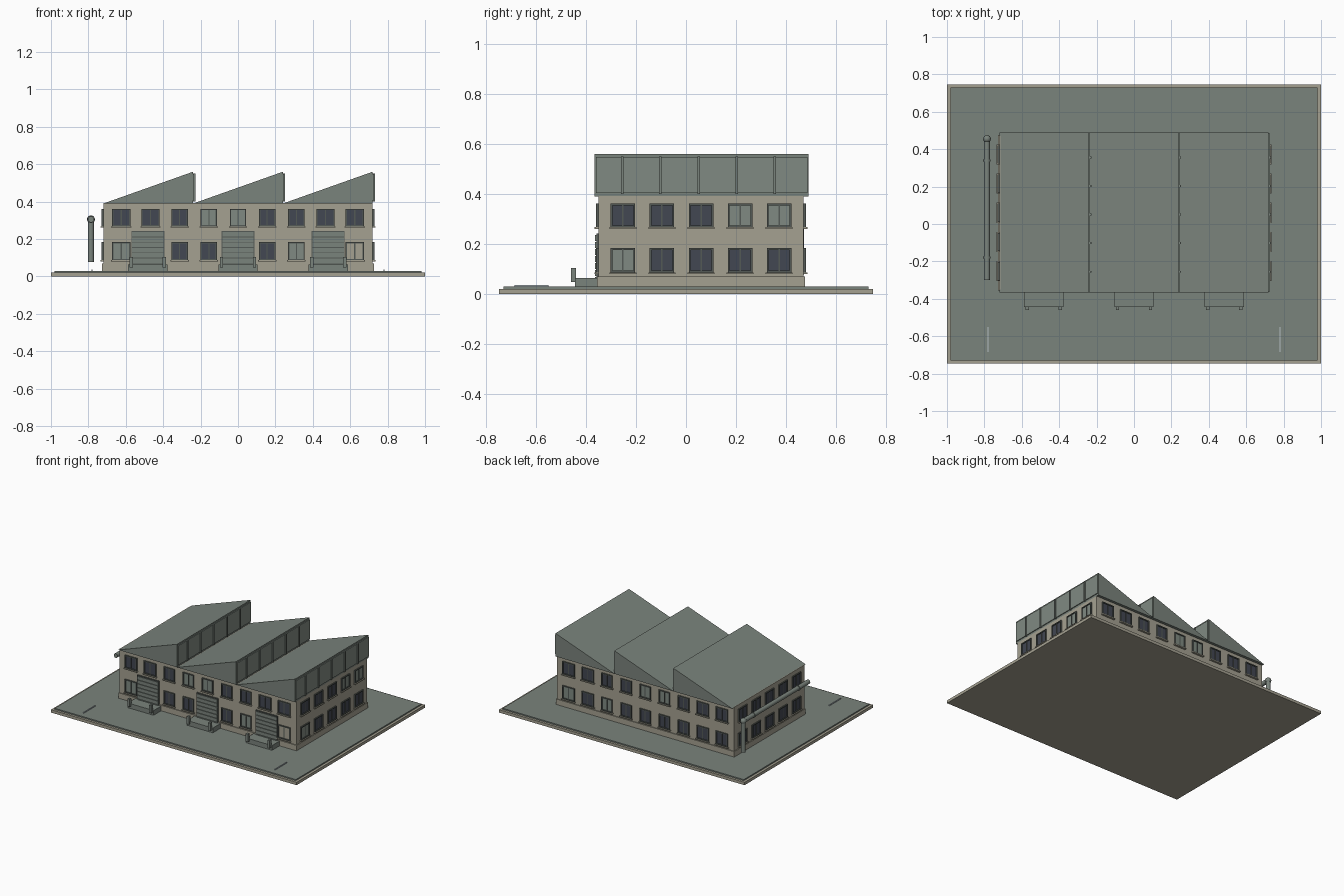
import bpy, bmesh, math
from mathutils import Vector

if "Cube" in bpy.data.objects:
    bpy.data.objects.remove(bpy.data.objects["Cube"])


def mat(name, r, g, b):
    m = bpy.data.materials.new(name)
    lin = [((c / 255 + 0.055) / 1.055) ** 2.4 for c in (r, g, b)]
    m.diffuse_color = (*lin, 1)
    m.use_nodes = True
    m.node_tree.nodes["Principled BSDF"].inputs["Base Color"].default_value = m.diffuse_color
    return m


WALL = mat("warm_concrete", 165, 161, 145)
STEEL = mat("grey_green_metal", 122, 131, 124)
FRAME = mat("dark_frame", 84, 90, 86)
DARK = mat("dark_glass", 66, 71, 82)
PALE = mat("pale_glass", 128, 138, 130)
LINE = mat("paint_line", 185, 195, 200)


def obj_from(bm, name, m):
    bmesh.ops.recalc_face_normals(bm, faces=bm.faces)
    me = bpy.data.meshes.new(name)
    bm.to_mesh(me)
    bm.free()
    me.materials.append(m)
    o = bpy.data.objects.new(name, me)
    bpy.context.collection.objects.link(o)
    return o


def add_box(bm, a, b):
    vs = bmesh.ops.create_cube(bm, size=1)["verts"]
    for v in vs:
        v.co = Vector([(a[i] + b[i]) / 2 + v.co[i] * abs(b[i] - a[i]) for i in range(3)])


def boxes(name, m, lst):
    bm = bmesh.new()
    for a, b in lst:
        add_box(bm, a, b)
    return obj_from(bm, name, m)


# ground slab and yard surface
boxes("base_slab", WALL, [((-1, -.747, 0), (1, .747, .021))])
boxes("yard_surface", STEEL, [((-.982, -.73, .02), (.982, .73, .03))])
boxes("bay_lines", LINE, [((s * .78 - .003, -.685, .03), (s * .78 + .003, -.55, .037)) for s in (-1, 1)])

# main block and plinth
X, Y0, Y1 = .72, -.35, .47
boxes("walls", WALL, [((-X, Y0, .03), (X, Y1, .392))])
boxes("plinth", WALL, [((-X - .006, Y0 - .006, .03), (X + .006, Y1 + .006, .07))])

# sawtooth roof with glazed upright faces
for i in range(3):
    x0 = -.72 + .48 * i
    x1 = x0 + .48
    bm = bmesh.new()
    prof = [(x0, .39), (x1, .39), (x1, .56)]
    f = bm.faces.new([bm.verts.new((x, -.365, z)) for x, z in prof])
    ext = bmesh.ops.extrude_face_region(bm, geom=[f])["geom"]
    bmesh.ops.translate(bm, vec=(0, .855, 0), verts=[v for v in ext if isinstance(v, bmesh.types.BMVert)])
    obj_from(bm, "roof_tooth", STEEL)
    boxes("roof_glazing", PALE, [((x1 - .005, -.36, .405), (x1 + .006, .485, .548))])
    boxes("roof_mullions", STEEL, [((x1, y - .005, .4), (x1 + .012, y + .005, .55))
                                   for y in (-.255, -.102, .05, .203, .355)])

# wall frames: origin, direction along wall, outward normal
SIDES = {
    "front": (Vector((0, Y0, 0)), Vector((1, 0, 0)), Vector((0, -1, 0))),
    "back": (Vector((0, Y1, 0)), Vector((-1, 0, 0)), Vector((0, 1, 0))),
    "right": (Vector((X, .06, 0)), Vector((0, 1, 0)), Vector((1, 0, 0))),
    "left": (Vector((-X, .06, 0)), Vector((0, -1, 0)), Vector((-1, 0, 0))),
}


def wall_boxes(name, m, side, lst):
    # each entry: u0, u1, z0, z1, d0, d1 (depth out of the wall)
    o, u, n = SIDES[side]
    out = []
    for u0, u1, z0, z1, d0, d1 in lst:
        out.append((o + u * u0 + n * d0 + Vector((0, 0, z0)), o + u * u1 + n * d1 + Vector((0, 0, z1))))
    return boxes(name, m, out)


def window(side, c, z0, z1, w, glass):
    h, t = w / 2, .007
    wall_boxes("window_glass", glass, side, [(c - h + t, c + h - t, z0 + t, z1 - t, -.005, .003)])
    wall_boxes("window_frame", FRAME, side, [
        (c - h, c - h + t, z0, z1, -.004, .009), (c + h - t, c + h, z0, z1, -.004, .009),
        (c - h + t, c + h - t, z0, z0 + t, -.004, .009), (c - h + t, c + h - t, z1 - t, z1, -.004, .009),
        (c - .003, c + .003, z0 + t, z1 - t, -.004, .006)])
    wall_boxes("window_sill", WALL, side, [(c - h - .005, c + h + .005, z0 - .007, z0, -.004, .015)])


ROWS = {"low": (.087, .184), "high": (.268, .362)}
SPECIAL = {("front", "high", -1): PALE, ("front", "high", 0): PALE, ("front", "low", -4): PALE,
           ("front", "low", 2): PALE, ("front", "low", 4): WALL,
           ("right", "high", 1): PALE, ("right", "high", 2): PALE, ("right", "low", -2): PALE,
           ("back", "high", 0): PALE, ("back", "high", 1): PALE,
           ("back", "low", -4): PALE, ("back", "low", -2): PALE}
for side in SIDES:
    n = 4 if side in ("front", "back") else 2
    for row, (z0, z1) in ROWS.items():
        for k in range(-n, n + 1):
            if side == "front" and row == "low" and k in (-3, 0, 3):
                continue
            w = .098 if n == 2 or abs(k) > 2 else .088
            window(side, k * .156, z0, z1, w, SPECIAL.get((side, row, k), DARK))

# loading doors with slats, docks and bumper posts
for c in (-.482, 0, .482):
    wall_boxes("door_panel", FRAME, "front", [(c - .088, c + .088, .04, .243, -.005, .008)])
    wall_boxes("door_slats", STEEL, "front", [
        (c - .084, c + .084, .045 + i * .028, .069 + i * .028, 0, .013) for i in range(7)])
    boxes("loading_dock", STEEL, [((c - .105, -.443, .03), (c + .105, -.345, .065))])
    boxes("dock_posts", STEEL, [((c + s * .088 - .009, -.46, .048), (c + s * .088 + .009, -.44, .105))
                                for s in (-1, 1)])


# side duct with vertical drop and collars
def tube(name, p, q, r):
    p, q = Vector(p), Vector(q)
    bpy.ops.mesh.primitive_cylinder_add(vertices=16, radius=r, depth=(q - p).length, location=(p + q) / 2)
    o = bpy.context.object
    o.name = name
    o.rotation_euler = (q - p).to_track_quat('Z', 'Y').to_euler()
    o.data.materials.append(STEEL)
    bpy.ops.object.shade_smooth_by_angle(angle=math.radians(40))


PX, PZ, PY = -.786, .305, .455
tube("duct_run", (PX, -.30, PZ), (PX, PY, PZ), .016)
tube("duct_drop", (PX, PY, .078), (PX, PY, PZ), .016)
for y in (.34, -.18):
    tube("duct_collar", (PX, y - .005, PZ), (PX, y + .005, PZ), .02)
bpy.ops.mesh.primitive_uv_sphere_add(segments=16, ring_count=10, radius=.021, location=(PX, PY, PZ))
elbow = bpy.context.object
elbow.name = "duct_elbow"
elbow.data.materials.append(STEEL)
bpy.ops.object.shade_smooth_by_angle(angle=math.radians(40))
